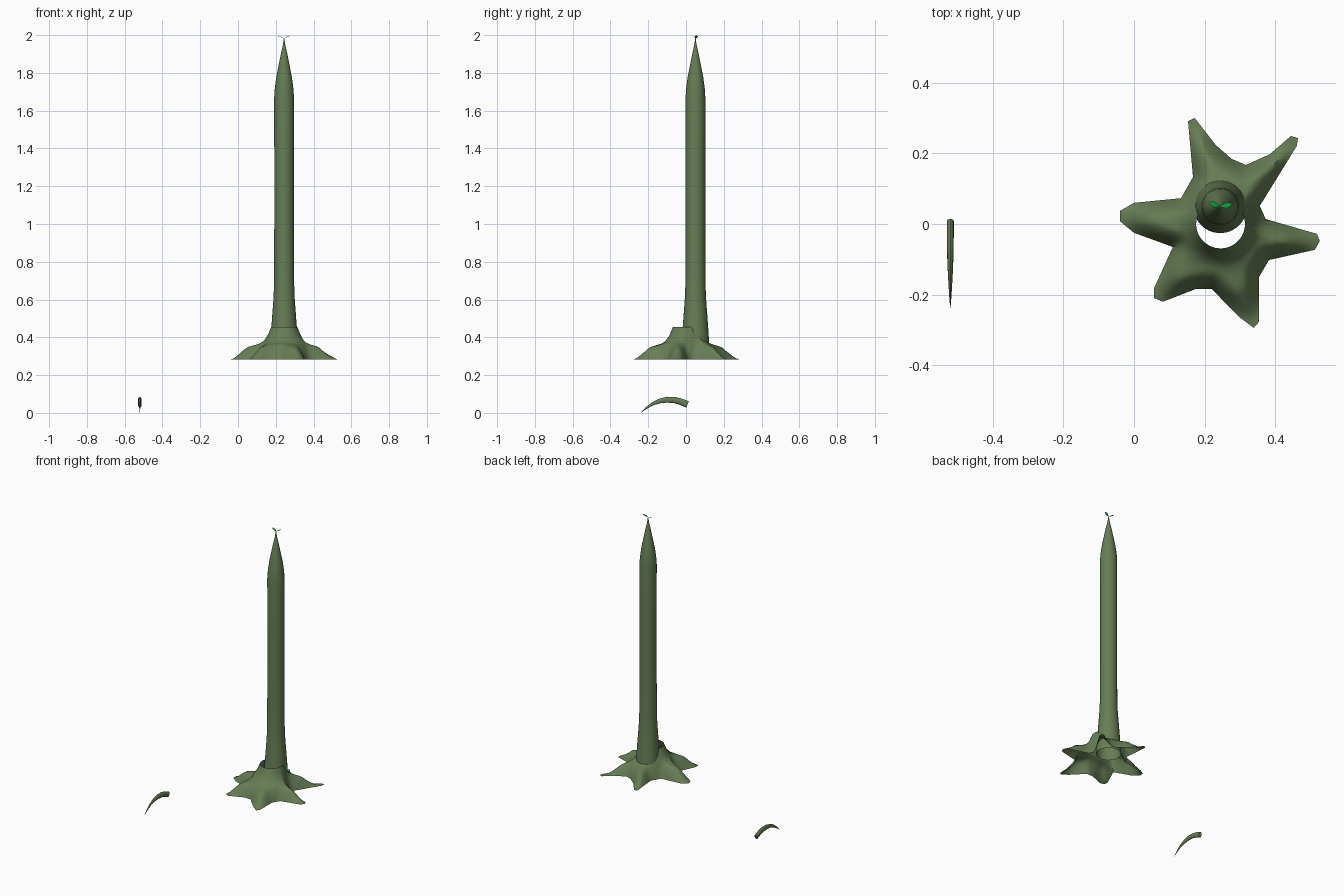
import bpy, math
from mathutils import Vector
from mathutils.geometry import intersect_point_line

if "Cube" in bpy.data.objects:
    bpy.data.objects.remove(bpy.data.objects["Cube"])


def material(name, rgb):
    m = bpy.data.materials.new(name)
    m.diffuse_color = (*rgb, 1)
    m.use_nodes = True
    m.node_tree.nodes["Principled BSDF"].inputs["Base Color"].default_value = m.diffuse_color
    return m


OLIVE = material("olive bark", (0.135, 0.205, 0.09))
LEAF = material("bright leaf green", (0.005, 0.42, 0.055))


def make(name, verts, faces, mat, smooth=50):
    me = bpy.data.meshes.new(name)
    me.from_pydata([tuple(v) for v in verts], [], faces)
    me.materials.append(mat)
    ob = bpy.data.objects.new(name, me)
    bpy.context.collection.objects.link(ob)
    bpy.ops.object.select_all(action='DESELECT')
    ob.select_set(True)
    bpy.context.view_layer.objects.active = ob
    bpy.ops.object.shade_smooth_by_angle(angle=math.radians(smooth))
    return ob


def loft(rings):
    """Join equal closed rings (counter-clockwise, advancing along their axis)."""
    n = len(rings[0])
    verts = [p for ring in rings for p in ring]
    faces = [(k * n + i, k * n + (i + 1) % n, (k + 1) * n + (i + 1) % n, (k + 1) * n + i)
             for k in range(len(rings) - 1) for i in range(n)]
    return verts, faces


def interp(table, x):
    if x <= table[0][0]:
        return table[0][1]
    for (a, u), (b, v) in zip(table, table[1:]):
        if x <= b:
            return u + (v - u) * (x - a) / (b - a)
    return table[-1][1]


# Trunk: lathed tapering spike
SEG = 28
profile = [(0.076, 0.31), (0.072, 0.38), (0.067, 0.46), (0.061, 0.54), (0.056, 0.61),
           (0.053, 0.69), (0.052, 1.0), (0.052, 1.35), (0.0525, 1.67), (0.049, 1.72),
           (0.041, 1.78), (0.029, 1.84), (0.016, 1.905), (0.007, 1.945), (0.001, 1.982)]
rings = [[(0.244 + r * math.cos(2 * math.pi * i / SEG), 0.05 + r * math.sin(2 * math.pi * i / SEG), z)
          for i in range(SEG)] for r, z in profile]
verts, faces = loft(rings)
make("trunk", verts, faces, OLIVE)

# Root skirt: star outline on the ground rising to an open collar
outline = [(-.04, .008), (0, -.025), (.11, -.065), (.057, -.181), (.057, -.21), (.082, -.22),
           (.175, -.184), (.22, -.184), (.297, -.263), (.339, -.294), (.354, -.277), (.354, -.15),
           (.382, -.102), (.512, -.073), (.526, -.048), (.518, -.028), (.373, .014), (.356, .051),
           (.461, .221), (.464, .243), (.444, .249), (.385, .198), (.317, .167), (.277, .184),
           (.232, .223), (.172, .30), (.153, .291), (.167, .133), (.133, .073), (0, .06), (-.04, .037)]
outline = [Vector(p) for p in outline]
edges = list(zip(outline, outline[1:] + outline[:1]))
centre = Vector((0.245, 0.0))
GROUND, RIM, RIM_R = 0.283, 0.456, 0.069
ridge = [(0.069, 0.173), (0.082, 0.14), (0.095, 0.115), (0.115, 0.092),
         (0.14, 0.08), (0.195, 0.066), (0.24, 0.036), (0.29, 0.0)]


def edge_distance(p):
    best = 9
    for a, b in edges:
        q, t = intersect_point_line(p, a, b)
        q = a.lerp(b, min(1, max(0, t)))
        best = min(best, (p - Vector((q.x, q.y))).length)
    return best


border = []
for a, b in edges:
    steps = max(1, round((b - a).length / 0.025))
    border += [a.lerp(b, i / steps) for i in range(steps)]
rings = []
LEVELS = 14
for k in range(LEVELS + 1):
    ring = []
    for p in border:
        d = p - centre
        r = d.length + (RIM_R - d.length) * k / LEVELS
        q = centre + d.normalized() * r
        full = min(1, edge_distance(q) / 0.052)
        z = interp(ridge, r) * (1 - (1 - full) ** 2)
        if k == LEVELS:
            z = RIM - GROUND
        ring.append((q.x, q.y, GROUND + z))
    rings.append(ring)
verts, faces = loft(rings)
make("root_skirt", verts, faces, OLIVE, 60)

# Thorn: curved elliptical horn lying apart from the trunk
path = [(.008, .045, .018), (-.03, .060, .0175), (-.06, .068, .017), (-.1, .070, .0155),
        (-.14, .063, .0125), (-.175, .049, .009), (-.21, .026, .005), (-.238, .002, .0008)]
N = 12
rings = []
for k, (y, z, r) in enumerate(path):
    a, b = path[max(0, k - 1)], path[min(len(path) - 1, k + 1)]
    t = Vector((0, b[0] - a[0], b[1] - a[1])).normalized()
    up = Vector((0, t.z, -t.y))
    c = Vector((-0.52, y, z))
    rings.append([c + Vector((1, 0, 0)) * r * 0.56 * math.cos(2 * math.pi * i / N)
                  + up * r * math.sin(2 * math.pi * i / N) for i in range(N)])
verts, faces = loft(rings)
faces += [tuple(reversed(range(N))), tuple(range(len(verts) - N, len(verts)))]
make("thorn", verts, faces, OLIVE)


# Sprout: two thin leaves at the tip
def leaf(name, root, tip, width):
    root, tip = Vector(root), Vector(tip)
    axis = tip - root
    side = Vector((-axis.y, axis.x, 0)).normalized()
    shape = [(0, .1), (.2, .6), (.45, 1), (.7, .85), (.9, .45), (1, .08)]
    rings = []
    for t, w in shape:
        c = root + axis * t + Vector((0, 0, 0.0015 * math.sin(math.pi * t)))
        s = side * width * w
        h = Vector((0, 0, 0.0008))
        rings.append([c + s, c + h, c - s, c - h])
    verts, faces = loft(rings)
    faces = [tuple(reversed(f)) for f in faces]
    faces += [(0, 1, 2, 3), tuple(reversed(range(len(verts) - 4, len(verts))))]
    make(name, verts, faces, LEAF)


leaf("left_leaf", (0.243, 0.05, 1.981), (0.212, 0.060, 1.995), 0.008)
leaf("right_leaf", (0.245, 0.049, 1.981), (0.277, 0.056, 1.998), 0.008)
